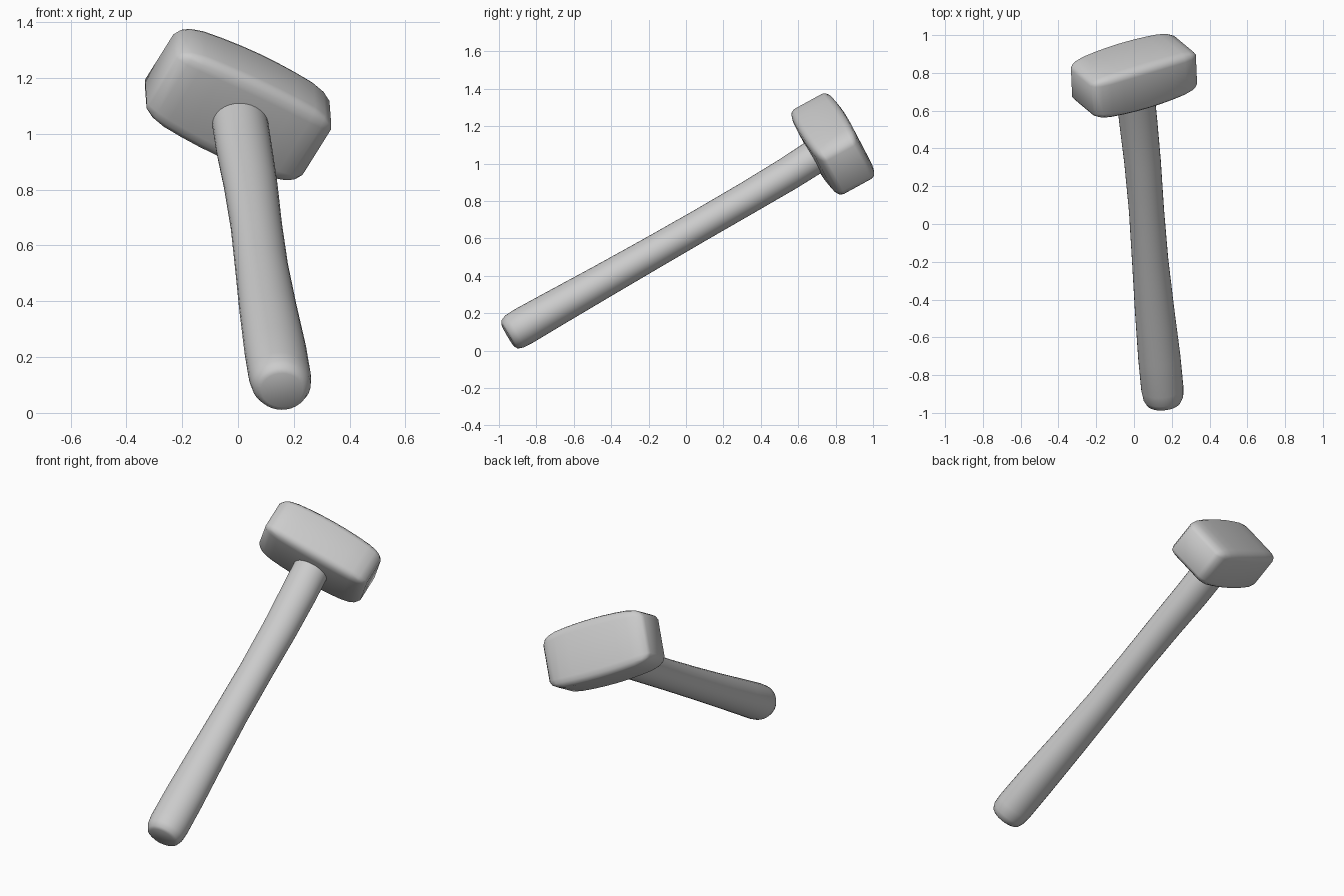
import bpy, bmesh, math
from mathutils import Vector, Matrix

cube = bpy.data.objects.get("Cube")
if cube:
    bpy.data.objects.remove(cube, do_unlink=True)

gray = bpy.data.materials.new("plain_gray")
gray.use_nodes = True
gray.diffuse_color = (0.6, 0.6, 0.6, 1)
gray.node_tree.nodes["Principled BSDF"].inputs["Base Color"].default_value = (0.6, 0.6, 0.6, 1)


def finish(name, bm, angle):
    bmesh.ops.recalc_face_normals(bm, faces=bm.faces)
    mesh = bpy.data.meshes.new(name)
    bm.to_mesh(mesh)
    bm.free()
    mesh.materials.append(gray)
    obj = bpy.data.objects.new(name, mesh)
    bpy.context.collection.objects.link(obj)
    bpy.ops.object.select_all(action='DESELECT')
    obj.select_set(True)
    bpy.context.view_layer.objects.active = obj
    bpy.ops.object.shade_smooth_by_angle(angle=math.radians(angle))
    return obj


# Handle: oval rings along a tilted axis, pinched in the middle
along = Vector((0, 0.863, 0.5))
across = Vector((0, -0.5, 0.863))
side = Vector((1, 0.08, 0)).normalized()
rings = [  # distance along, x, offset across, half width, half height
    (-0.785, 0.158, 0.549, 0.075, 0.07),
    (-0.775, 0.157, 0.549, 0.092, 0.087),
    (-0.745, 0.155, 0.55, 0.106, 0.099),
    (-0.69, 0.15, 0.55, 0.112, 0.102),
    (-0.5, 0.134, 0.549, 0.112, 0.098),
    (-0.2, 0.108, 0.546, 0.104, 0.092),
    (0.1, 0.085, 0.544, 0.096, 0.088),
    (0.4, 0.066, 0.543, 0.093, 0.086),
    (0.7, 0.045, 0.543, 0.097, 0.087),
    (0.95, 0.022, 0.546, 0.101, 0.09),
    (1.15, 0.005, 0.555, 0.101, 0.093),
    (1.345, -0.013, 0.57, 0.096, 0.095),
    (1.362, -0.014, 0.571, 0.086, 0.085),
]
SIDES = 32
bm = bmesh.new()
loops = []
for s, x, off, w, h in rings:
    centre = along * s + across * off + Vector((x, 0, 0))
    loops.append([bm.verts.new(centre + side * w * math.cos(a) + across * h * math.sin(a))
                  for a in (math.tau * i / SIDES for i in range(SIDES))])
for lo, hi in zip(loops, loops[1:]):
    for i in range(SIDES):
        j = (i + 1) % SIDES
        bm.faces.new((lo[i], lo[j], hi[j], hi[i]))
bm.faces.new(loops[0])
bm.faces.new(loops[-1])
finish("handle", bm, 40)

# Head: block with tapered ends and wide rounded edges
long_axis = Vector((0.873, 0.262, -0.41)).normalized()
depth_axis = Vector((-0.078, 0.863, 0.5))
depth_axis = (depth_axis - long_axis * depth_axis.dot(long_axis)).normalized()
width_axis = depth_axis.cross(long_axis)
bm = bmesh.new()
bmesh.ops.create_cube(bm, size=2)
bmesh.ops.bevel(bm, geom=bm.edges[:], offset=0.3, offset_type='OFFSET',
                segments=3, profile=0.5, affect='EDGES')
long_edges = [e for e in bm.edges if abs(e.verts[0].co.x - e.verts[1].co.x) > 1]
bmesh.ops.subdivide_edges(bm, edges=long_edges, cuts=5, use_grid_fill=True)
for v in bm.verts:
    taper = 1 - 0.13 * v.co.x ** 2
    v.co = Vector((v.co.x * 0.32, v.co.y * 0.172 * taper, v.co.z * 0.133 * taper))
turn = Matrix((long_axis, width_axis, depth_axis)).transposed().to_4x4()
bm.transform(Matrix.Translation((0, 0.785, 1.105)) @ turn)
finish("hammer_head", bm, 50)
